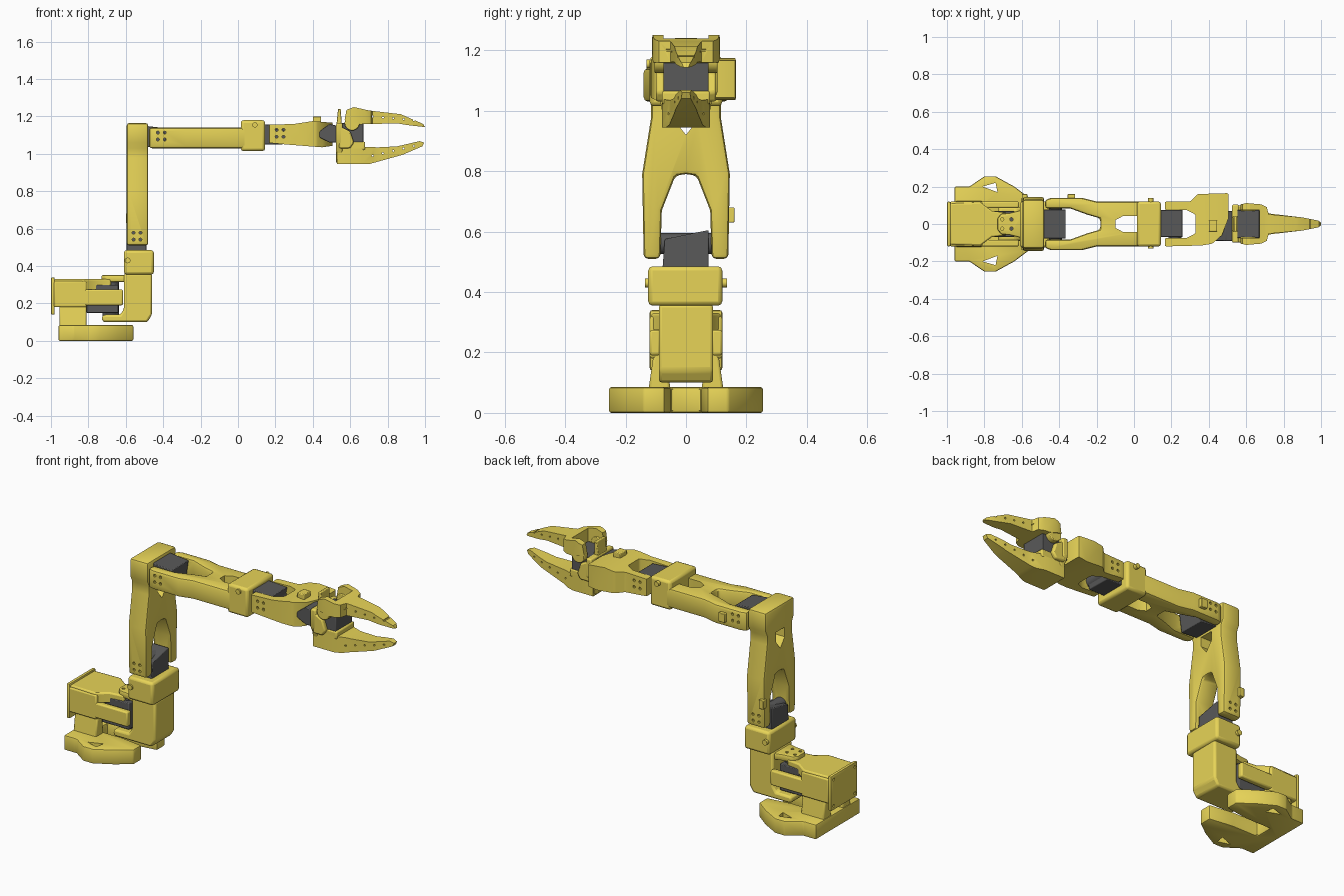
import bpy, bmesh
from math import cos, sin, pi, radians
from mathutils import Matrix, Vector

if "Cube" in bpy.data.objects:
    bpy.data.objects.remove(bpy.data.objects["Cube"])


def material(name, rgb):
    m = bpy.data.materials.new(name)
    m.use_nodes = True
    m.diffuse_color = (*rgb, 1)
    m.node_tree.nodes["Principled BSDF"].inputs["Base Color"].default_value = (*rgb, 1)
    return m


YELLOW = material("printed yellow", (1.0, 0.82, 0.12))
DARK = material("servo dark grey", (0.1, 0.1, 0.1))
parts = []


def prism(name, axis, pts, lo, hi, mat=YELLOW, bevel=0.008):
    """Extrude a 2D outline along an axis from lo to hi."""
    place = {"x": lambda a, b: (lo, a, b),
             "y": lambda a, b: (a, lo, b),
             "z": lambda a, b: (a, b, lo)}[axis]
    bm = bmesh.new()
    face = bm.faces.new([bm.verts.new(place(*p)) for p in pts])
    out = bmesh.ops.extrude_face_region(bm, geom=[face])
    step = Vector([(hi - lo) * (axis == a) for a in "xyz"])
    bmesh.ops.translate(bm, vec=step, verts=[v for v in out["geom"] if isinstance(v, bmesh.types.BMVert)])
    bmesh.ops.recalc_face_normals(bm, faces=bm.faces)
    me = bpy.data.meshes.new(name)
    bm.to_mesh(me)
    bm.free()
    me.materials.append(mat)
    ob = bpy.data.objects.new(name, me)
    bpy.context.collection.objects.link(ob)
    if bevel:
        b = ob.modifiers.new("soft edges", "BEVEL")
        b.width, b.segments, b.limit_method = bevel, 2, "ANGLE"
    parts.append(ob)
    return ob


def box(name, x, y, z, mat=YELLOW, bevel=0.008):
    return prism(name, "z", [(x[0], y[0]), (x[1], y[0]), (x[1], y[1]), (x[0], y[1])], *z, mat, bevel)


def disc(name, axis, a, b, r, lo, hi, mat=YELLOW, sides=24, bevel=0):
    ring = [(a + r * cos(2 * pi * i / sides), b + r * sin(2 * pi * i / sides)) for i in range(sides)]
    return prism(name, axis, ring, lo, hi, mat, bevel)


def mirror_second(pts):
    return pts + [(a, -b) for a, b in reversed(pts) if b]


def mirror_first(pts):
    return pts + [(-a, b) for a, b in reversed(pts) if a]


def boolean(ob, cutters, mode="DIFFERENCE"):
    for c in cutters:
        m = ob.modifiers.new("cut", "BOOLEAN")
        m.object, m.operation, m.solver = c, mode, "EXACT"
    dg = bpy.context.evaluated_depsgraph_get()
    me = bpy.data.meshes.new_from_object(ob.evaluated_get(dg))
    ob.modifiers.clear()
    ob.data = me
    for c in cutters:
        parts.remove(c)
        bpy.data.objects.remove(c)


def screw_holes(centres, r=0.008):
    return [disc("screw_cutter", "y", x, z, r, -0.3, 0.3, sides=10) for x, z in centres]


def ring_of_holes(x, z, r=0.026):
    return screw_holes([(x + r * cos(pi / 4 + k * pi / 2), z + r * sin(pi / 4 + k * pi / 2)) for k in range(4)])


# Base: forked foot plate with triangular openings
foot = prism("foot_plate", "z", mirror_second([
    (-0.96, 0), (-0.96, 0.2), (-0.88, 0.2), (-0.8, 0.255), (-0.74, 0.255), (-0.64, 0.2),
    (-0.56, 0.14), (-0.56, 0.07), (-0.7, 0.05), (-0.86, 0.05), (-0.86, 0)]), 0.0, 0.085)
boolean(foot, [prism("foot_cutter", "z", [(-0.81, s * 0.2), (-0.74, s * 0.22), (-0.73, s * 0.17)],
                     -0.1, 0.2, bevel=0) for s in (-1, 1)])

# Base: tapered pillars, motor housing, side arms and back plate
for s, side in ((1, "left"), (-1, "right")):
    prism(side + "_base_pillar", "x", [(s * 0.05, 0.07), (s * 0.125, 0.07), (s * 0.105, 0.21), (s * 0.07, 0.21)],
          -0.955, -0.81)
    prism(side + "_base_arm", "y", [(-0.85, 0.19), (-0.615, 0.19), (-0.615, 0.275), (-0.85, 0.275)],
          *sorted((s * 0.085, s * 0.12)))
prism("base_housing", "z", mirror_second([(-0.985, 0.11), (-0.82, 0.115), (-0.76, 0.07), (-0.68, 0.06)]), 0.27, 0.33)
box("base_housing_body", (-0.985, -0.81), (-0.12, 0.12), (0.18, 0.32))
back = box("base_back_plate", (-1.0, -0.98), (-0.12, 0.12), (0.14, 0.34))
boolean(back, [disc("plate_cutter", "x", y, z, 0.008, -1.1, -0.985, sides=10)
               for y in (-0.095, 0.095) for z in (0.165, 0.315)])
box("base_servo", (-0.81, -0.64), (-0.07, 0.07), (0.15, 0.3), DARK, 0.004)
disc("base_horn", "z", -0.68, 0, 0.045, 0.13, 0.32, DARK)

# Turning shoulder: column, lower tongue, upper tongue and collar
prism("shoulder_column", "y", [(-0.46, 0.36), (-0.46, 0.14), (-0.485, 0.1), (-0.72, 0.1), (-0.73, 0.12), (-0.72, 0.14),
                               (-0.63, 0.14), (-0.61, 0.17), (-0.61, 0.36)], -0.09, 0.09, bevel=0.012)
tongue = prism("shoulder_top_tongue", "z", mirror_second([(-0.73, 0.03), (-0.71, 0.055), (-0.66, 0.06), (-0.58, 0.08)]),
               0.315, 0.352)
boolean(tongue, [disc("tongue_cutter", "z", -0.68 + dx, dy, 0.009, 0.28, 0.4, sides=10)
                 for dx in (-0.025, 0.025) for dy in (-0.025, 0.025)])
box("shoulder_collar", (-0.61, -0.45), (-0.125, 0.12), (0.355, 0.485), bevel=0.014)
disc("collar_screw", "y", -0.59, 0.43, 0.015, -0.135, 0.135)
prism("shoulder_servo", "x", [(-0.08, 0.45), (0.075, 0.45), (0.075, 0.605), (-0.07, 0.575)], -0.595, -0.49, DARK, 0.004)
disc("shoulder_horn", "y", -0.54, 0.56, 0.035, -0.1, 0.1, DARK)

# Upper arm: forked legs, waist and flared top
upper = prism("upper_arm", "x", mirror_first([
    (0, 0.79), (0.035, 0.785), (0.08, 0.67), (0.085, 0.51), (0.14, 0.51), (0.145, 0.79),
    (0.115, 0.98), (0.115, 1.03), (0.13, 1.06), (0.13, 1.165), (0, 1.165)]), -0.595, -0.48, bevel=0.014)
slot = prism("arm_cutter", "x", mirror_first([(0, 0.92), (0.04, 0.97), (0.04, 1.025), (0, 1.025)]), -0.7, -0.4, bevel=0)
boolean(upper, [slot] + ring_of_holes(-0.54, 0.56))
box("upper_arm_clip", (-0.6, -0.57), (0.13, 0.16), (0.63, 0.68), bevel=0.003)
prism("elbow_servo", "y", [(-0.52, 1.04), (-0.38, 1.03), (-0.365, 1.135), (-0.5, 1.15)], -0.078, 0.078, DARK, 0.004)
disc("elbow_horn", "y", -0.42, 1.09, 0.035, -0.1, 0.1, DARK)

# Forearm: same fork laid flat, ending in a collar
forearm = prism("forearm", "z", mirror_second([
    (-0.18, 0), (-0.18, 0.03), (-0.25, 0.05), (-0.34, 0.083), (-0.475, 0.083), (-0.475, 0.13),
    (-0.44, 0.14), (-0.28, 0.14), (-0.2, 0.12), (0.05, 0.12), (0.05, 0)]), 1.03, 1.14, bevel=0.014)
slot = prism("forearm_cutter", "z", mirror_second([(-0.1, 0.02), (-0.06, 0.042), (0.015, 0.042)]), 0.9, 1.3, bevel=0)
boolean(forearm, [slot] + ring_of_holes(-0.41, 1.095))
box("forearm_collar", (0.015, 0.145), (-0.12, 0.12), (1.015, 1.18), bevel=0.014)
disc("forearm_collar_screw", "y", 0.09, 1.155, 0.014, -0.13, 0.14)
box("forearm_clip", (-0.355, -0.315), (0.13, 0.16), (1.06, 1.11), bevel=0.003)
prism("wrist_servo", "y", [(0.12, 1.05), (0.24, 1.05), (0.26, 1.15), (0.12, 1.16)], -0.07, 0.075, DARK, 0.004)
disc("wrist_horn", "y", 0.22, 1.1, 0.035, -0.1, 0.1, DARK)

# Wrist: fork opening into a lopsided motor block
wrist = prism("wrist", "z", [
    (0.165, 0.12), (0.3, 0.12), (0.34, 0.16), (0.505, 0.165), (0.505, 0.03), (0.47, -0.06), (0.42, -0.105),
    (0.36, -0.115), (0.165, -0.12), (0.165, -0.075), (0.28, -0.075), (0.33, -0.05), (0.33, 0.05),
    (0.28, 0.075), (0.165, 0.075)], 0.9, 1.3)
side = prism("wrist_profile", "y", [(0.15, 1.06), (0.26, 1.05), (0.45, 1.035), (0.52, 1.045), (0.52, 1.165),
                                    (0.4, 1.175), (0.3, 1.16), (0.15, 1.155)], -0.3, 0.3, bevel=0)
boolean(wrist, [side], "INTERSECT")
boolean(wrist, ring_of_holes(0.225, 1.11))
box("wrist_clip", (0.4, 0.445), (-0.04, 0.02), (1.16, 1.2), bevel=0.004)
prism("roll_servo", "y", [(0.41, 1.1), (0.49, 1.06), (0.53, 1.06), (0.53, 1.15), (0.49, 1.16)], -0.09, 0.07, DARK, 0.004)

# Gripper body: mounting wall, upright tab and motor
prism("gripper_wall", "x", [(-0.07, 0.95), (0.07, 0.95), (0.085, 1.03), (0.105, 1.06), (0.105, 1.165),
                            (-0.1, 1.165), (-0.1, 1.06), (-0.085, 1.03)], 0.525, 0.56)
prism("gripper_tab", "y", [(0.525, 1.14), (0.555, 1.14), (0.55, 1.24), (0.535, 1.24)], -0.04, 0.04, bevel=0.004)
box("gripper_servo", (0.55, 0.67), (-0.075, 0.075), (1.02, 1.165), DARK, 0.004)
box("gripper_front_lip", (0.6, 0.68), (-0.08, 0.08), (1.02, 1.065))
for s, side in ((1, "left"), (-1, "right")):
    prism(side + "_gripper_cheek", "y", [(0.54, 1.03), (0.6, 1.03), (0.62, 1.06), (0.6, 1.12), (0.54, 1.15)],
          *sorted((s * 0.07, s * 0.1)))
    disc(side + "_gripper_horn", "y", 0.61, 1.165, 0.04, *sorted((s * 0.07, s * 0.105)), bevel=0.004)

# Fixed lower jaw: side profile trimmed by a tapered plan
lower = prism("lower_jaw", "y", [(0.53, 0.945), (0.7, 0.945), (0.88, 0.995), (0.985, 1.04), (0.995, 1.06), (0.97, 1.068),
                                 (0.85, 1.04), (0.75, 1.035), (0.53, 1.04)], -0.3, 0.3, bevel=0)
plan = prism("lower_plan", "z", mirror_second([(0.5, 0.08), (0.66, 0.08), (0.73, 0.055), (0.9, 0.035), (1.0, 0.012)]),
             0.8, 1.3, bevel=0)
boolean(lower, [plan], "INTERSECT")
boolean(lower, screw_holes([(0.72 + 0.055 * k, 0.99 + 0.013 * k) for k in range(5)], 0.005))

# Moving upper jaw: two hinge arms joining into one finger
moving = prism("upper_jaw", "y", [(0.57, 1.18), (0.58, 1.235), (0.62, 1.25), (0.7, 1.232), (0.87, 1.212), (0.99, 1.16),
                                  (1.0, 1.143), (0.92, 1.152), (0.85, 1.163), (0.65, 1.158)], -0.3, 0.3, bevel=0)
plan = prism("upper_plan", "z", mirror_second([
    (0.67, 0), (0.67, 0.075), (0.55, 0.075), (0.55, 0.1), (0.6, 0.112), (0.68, 0.105), (0.71, 0.09), (0.72, 0.052),
    (0.9, 0.035), (0.985, 0.018), (1.0, 0.008)]), 1.0, 1.4, bevel=0)
boolean(moving, [plan], "INTERSECT")
boolean(moving, screw_holes([(0.72 + 0.055 * k, 1.2 - 0.005 * k) for k in range(5)], 0.005))

# Smooth only the gentle edges
bpy.ops.object.select_all(action="DESELECT")
for ob in parts:
    ob.select_set(True)
bpy.context.view_layer.objects.active = parts[0]
bpy.ops.object.shade_smooth_by_angle(angle=radians(30))
